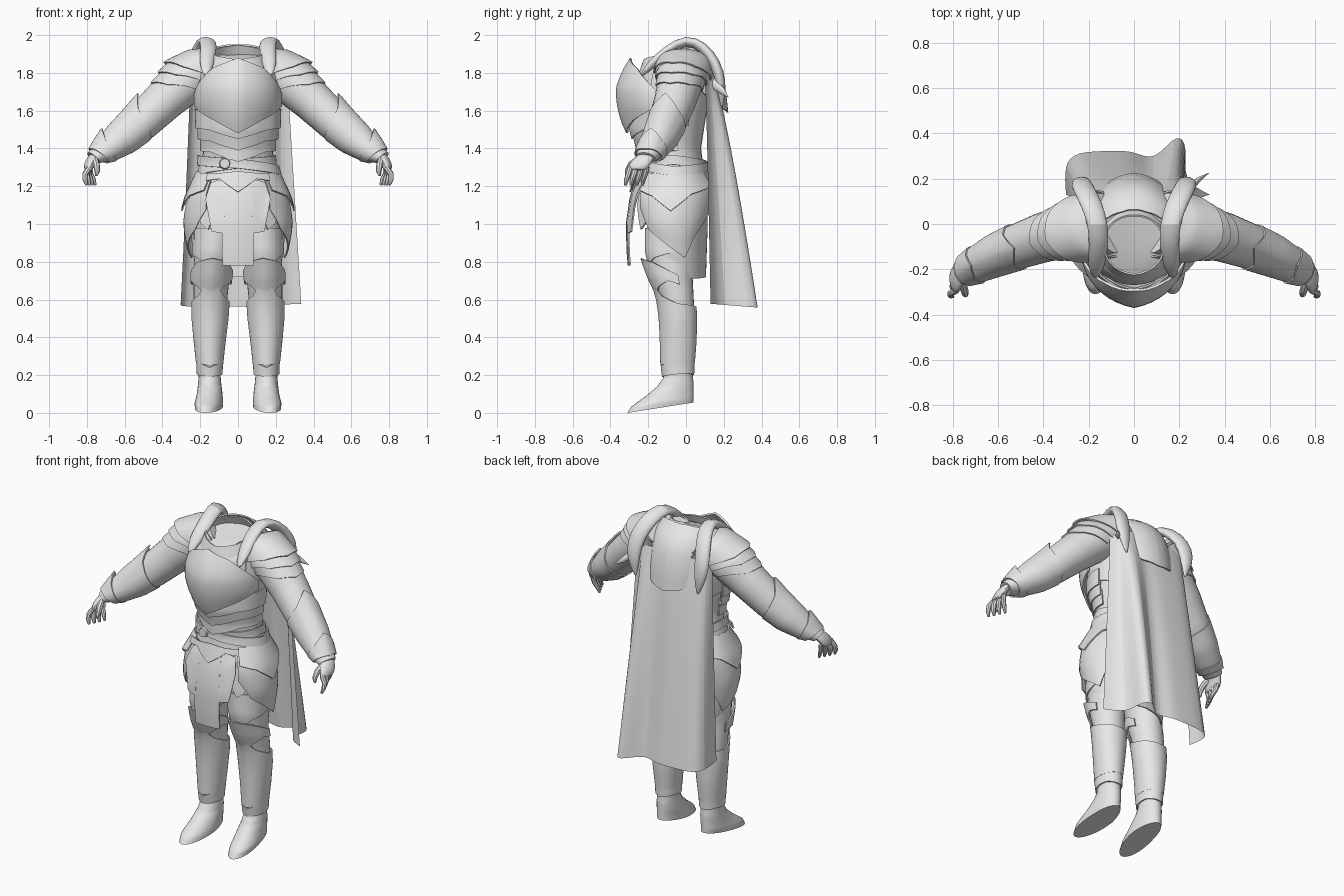
import bpy, bmesh, math
from mathutils import Vector as V

if "Cube" in bpy.data.objects:
    bpy.data.objects.remove(bpy.data.objects["Cube"], do_unlink=True)

STEEL = bpy.data.materials.new("pale_grey")
STEEL.use_nodes = True
STEEL.diffuse_color = (0.8, 0.8, 0.8, 1)
STEEL.node_tree.nodes["Principled BSDF"].inputs["Base Color"].default_value = (0.8, 0.8, 0.8, 1)
parts = []


def grid(name, rows, closed=False, cap=False, thick=0, mirror=False, subsurf=0):
    """Mesh from rows of points, optionally closed round, capped, thickened, mirrored."""
    bm = bmesh.new()
    vs = [[bm.verts.new(p) for p in row] for row in rows]
    n = len(rows[0])
    for a, b in zip(vs, vs[1:]):
        for i in range(n if closed else n - 1):
            j = (i + 1) % n
            bm.faces.new((a[i], a[j], b[j], b[i]))
    if cap:
        bm.faces.new(vs[0])
        bm.faces.new(vs[-1])
    bmesh.ops.remove_doubles(bm, verts=bm.verts[:], dist=0.0004)
    bmesh.ops.recalc_face_normals(bm, faces=bm.faces[:])
    if thick:
        bmesh.ops.solidify(bm, geom=bm.faces[:], thickness=thick)
        bmesh.ops.recalc_face_normals(bm, faces=bm.faces[:])
    me = bpy.data.meshes.new(name)
    bm.to_mesh(me)
    bm.free()
    me.materials.append(STEEL)
    ob = bpy.data.objects.new(name, me)
    bpy.context.collection.objects.link(ob)
    if subsurf:
        mod = ob.modifiers.new("smooth", "SUBSURF")
        mod.levels = mod.render_levels = subsurf
        mod.boundary_smooth = "PRESERVE_CORNERS"
    if mirror:
        ob.modifiers.new("mirror", "MIRROR").use_mirror_merge = False
    parts.append(ob)
    return ob


def mix(table, k):
    """Values of a table at key k, clamped at both ends."""
    k = min(max(k, table[0][0]), table[-1][0])
    for a, b in zip(table, table[1:]):
        if k <= b[0]:
            t = (k - a[0]) / (b[0] - a[0])
            return [p + (q - p) * t for p, q in zip(a, b)]


class Body:
    """Elliptical form: rings of key, centre, two radii; angle 0 lies along u."""

    def __init__(self, rings, u=V((0, -1, 0)), v=V((1, 0, 0))):
        self.rings, self.u, self.v = sorted(rings), u, v

    def at(self, k, deg, off=0):
        _, x, y, z, ru, rv = mix(self.rings, k)
        a = math.radians(deg)
        return V((x, y, z)) + self.u * (ru + off) * math.cos(a) + self.v * (rv + off) * math.sin(a)

    def skin(self, name, mirror=False, n=28):
        lo, hi, m = self.rings[0][0], self.rings[-1][0], 24
        keys = sorted({lo + (hi - lo) * i / m for i in range(m + 1)} | {r[0] for r in self.rings})
        return grid(name, [[self.at(k, 360 * i / n) for i in range(n)] for k in keys],
                    True, True, mirror=mirror)

    def plate(self, name, cols, off=0.02, sym=False, mirror=False, thick=0.008, rows=8):
        """Curved plate; cols are angle, first key, last key."""
        if sym:
            cols = [(-a, p, q) for a, p, q in cols[:0:-1]] + cols
        angs = {c[0] for c in cols}
        for c, d in zip(cols, cols[1:]):
            m = max(1, round((d[0] - c[0]) / 7))
            angs |= {c[0] + (d[0] - c[0]) * i / m for i in range(m)}
        f = off if callable(off) else lambda a, s: off
        out = []
        for a in sorted(angs):
            _, p, q = mix(cols, a)
            out.append([self.at(p + (q - p) * i / rows, a, f(a, i / rows)) for i in range(rows + 1)])
        return grid(name, out, thick=thick, mirror=mirror)


def upright(rings):
    return Body([(z, x, y, z, ry, rx) for z, x, y, ry, rx in rings])


def sweep(name, pts, side, flat=1, mirror=True, n=12, sub=0):
    """Tube along points x, y, z, radius; flat scales the thickness."""
    rows = []
    side = V(side).normalized()
    for i, p in enumerate(pts):
        t = V(pts[min(i + 1, len(pts) - 1)][:3]) - V(pts[max(i - 1, 0)][:3])
        up = t.cross(side).normalized() * flat
        rows.append([V(p[:3]) + p[3] * (side * math.cos(a) + up * math.sin(a))
                     for a in (math.tau * j / n for j in range(n))])
    return grid(name, rows, True, True, mirror=mirror, subsurf=sub)


# Torso with its front neckline lowered
torso = upright([(1.10, 0, -.07, .17, .235), (1.22, 0, -.06, .165, .215), (1.32, 0, -.06, .15, .19),
                 (1.40, 0, -.07, .15, .185), (1.50, 0, -.08, .175, .20), (1.62, 0, -.075, .19, .215),
                 (1.72, 0, -.07, .20, .215), (1.80, 0, -.06, .19, .21), (1.86, 0, -.06, .175, .19),
                 (1.90, 0, -.065, .15, .165)])
for v in torso.skin("torso").data.vertices:
    v.co.z -= max(0, v.co.z - 1.81) * min(1, max(0, -3.5 * v.co.y))

# Belly lames, breastplate and collar
for i in range(3):
    z = 1.56 - .06 * i
    torso.plate(f"belly_lame_{i + 1}", [(0, z, z - .11), (45, z + .04, z - .06), (100, z + .05, z - .05)],
                lambda a, s, i=i: .016 - .005 * i + .01 * s + .025 * max(0, 1 - abs(a) / 40), sym=True)
torso.plate("breastplate", [(0, 1.88, 1.48), (30, 1.83, 1.55), (58, 1.74, 1.6), (76, 1.68, 1.63)],
            lambda a, s: .026 + .077 * max(0, 1 - abs(a) / 75) * math.sin(math.pi * (.2 + .62 * s)),
            sym=True, thick=.012)
torso.plate("chest_side_plate", [(55, 1.83, 1.62), (80, 1.8, 1.56), (120, 1.75, 1.52)], .01, mirror=True)
collar = upright([(1.80, 0, -.07, .18, .19), (1.87, 0, -.075, .15, .155), (1.95, 0, -.075, .115, .125)])
collar.plate("collar", [(0, 1.80, 1.87), (50, 1.80, 1.89), (110, 1.83, 1.93), (180, 1.86, 1.95)], 0, sym=True)

# Ridges rolled over the shoulders
sweep("shoulder_ridge", [(.17, -.24, 1.78, .012), (.168, -.19, 1.84, .04), (.155, -.1, 1.92, .045),
                         (.158, 0, 1.98, .047), (.188, .09, 1.94, .052), (.225, .16, 1.85, .05),
                         (.235, .185, 1.75, .048), (.225, .19, 1.67, .03), (.215, .19, 1.61, .004)],
      (1, 0, .2), .6, sub=1)
sweep("mantle_clasp_spike", [(.24, .15, 1.74, .03), (.29, .2, 1.7, .02), (.33, .225, 1.67, .002)],
      (0, 0, 1), .5, mirror=False)

# Arms, rooted in the shoulder slope
axis = V((.66, -.25, -.7)).normalized()
across = V((.35, .93, 0)).normalized()
arm = Body([(-1, .115, .005, 1.855, .09, .14), (0, .17, -.01, 1.825, .115, .13), (1, .28, -.03, 1.755, .125, .12),
            (2, .40, -.06, 1.645, .11, .11), (3, .515, -.10, 1.535, .10, .10), (4, .615, -.14, 1.45, .09, .09),
            (5, .695, -.18, 1.39, .068, .075), (6, .765, -.215, 1.35, .04, .055)],
           axis.cross(across).normalized(), across)
arm.skin("sleeve", mirror=True)
for i, (p, q, o) in enumerate([(-.8, 1.08, .03), (.95, 1.45, .018), (1.35, 1.85, .008)]):
    arm.plate(f"pauldron_{i + 1}", [(a, max(-.8, p - d), q - d) for a, d in ((0, 0), (50, .2), (90, .6), (125, .85))],
              lambda a, s, o=o: o * (.6 + .4 * s), sym=True, mirror=True)
arm.plate("vambrace", [(0, 2.4, 5.1), (40, 2.85, 5.0), (100, 3.1, 5.1), (180, 3.3, 5.1)],
          lambda a, s: .006 + .018 * max(0, 1 - abs(a) / 60) * (1 - s), sym=True, mirror=True)
arm.plate("wrist_cuff", [(0, 4.4, 5.8), (40, 4.8, 5.7), (110, 5.1, 5.6), (180, 5.1, 5.6)],
          lambda a, s: .012 + .022 * max(0, 1 - abs(a) / 50) * (1 - s), sym=True, mirror=True)

# Hands
sweep("palm", [(.745, -.2, 1.375, .045), (.775, -.225, 1.345, .055), (.79, -.25, 1.31, .06), (.795, -.262, 1.28, .05)],
      (-.2, -1, 0), .45, sub=1)
for i in range(4):
    y = -.305 + .03 * i
    r = .016 - .001 * abs(i - 1)
    sweep(f"finger_{i + 1}", [(.785, y + .01, 1.30, r), (.81 - .01 * i, y, 1.265, r),
                              (.81 - .015 * i, y - .01, 1.235, r * .9), (.80 - .015 * i, y - .015, 1.205, r * .5)],
          (0, 1, 0), n=8)
sweep("thumb", [(.76, -.25, 1.345, .018), (.75, -.29, 1.315, .018), (.745, -.31, 1.28, .015), (.75, -.315, 1.255, .007)],
      (1, 0, 0), n=8)

# Belts
for name, s in (("belt_upper", 1), ("belt_lower", -1)):
    torso.plate(name, [(-180, 1.33, 1.28), (-90, 1.335 + .03 * s, 1.285 + .03 * s), (0, 1.345, 1.295),
                       (90, 1.335 - .03 * s, 1.285 - .03 * s), (180, 1.33, 1.28)], .02 + .006 * s, rows=3)
sweep("buckle", [(-.07, -.225, 1.32, .03), (-.07, -.25, 1.32, .026)], (1, 0, 0), mirror=False)

# Skirt, hip plates and stepped front panel
skirt = upright([(1.28, 0, -.06, .16, .20), (1.15, 0, -.07, .185, .24), (1.0, 0, -.075, .19, .255),
                 (.85, 0, -.07, .18, .24), (.70, 0, -.06, .165, .215)])
skirt.plate("skirt_cloth", [(70, 1.27, .84), (85, 1.27, .73), (130, 1.27, .71), (180, 1.27, .72)], 0, mirror=True)
skirt.plate("tasset", [(38, 1.25, 1.08), (55, 1.25, .97), (85, 1.25, .88), (108, 1.25, .82), (125, 1.25, .94),
                       (155, 1.25, 1.06)], lambda a, s: .016 + .02 * math.sin(2.6 * s), mirror=True)
skirt.plate("hip_plate", [(40, 1.27, 1.18), (62, 1.27, 1.15), (88, 1.29, 1.07), (115, 1.28, 1.16), (150, 1.27, 1.2)],
            lambda a, s: .02 + .033 * s, mirror=True)
skirt.plate("front_tasset", [(24, 1.24, 1.1), (36, 1.24, .97), (46, 1.24, 1.0), (64, 1.22, 1.12)],
            lambda a, s: .006 + .012 * s, mirror=True)
skirt.plate("front_panel", [(0, 1.25, .78), (16, 1.24, .78)], lambda a, s: .035 + .035 * s, sym=True)
skirt.plate("front_panel_wing", [(14, 1.24, .95), (27, 1.23, .96), (35, 1.22, 1.13)],
            lambda a, s: .033 + .025 * s, mirror=True)
skirt.plate("front_point", [(0, 1.28, 1.17), (22, 1.27, 1.24), (40, 1.27, 1.23)], .05, sym=True)
skirt.plate("back_point", [(140, 1.28, 1.17), (180, 1.28, 1.1), (220, 1.28, 1.17)], .02)

# Legs
leg = upright([(1.1, .115, -.07, .13, .11), (.98, .12, -.07, .135, .11), (.85, .132, -.08, .125, .10),
               (.72, .14, -.07, .105, .095), (.62, .145, -.05, .09, .09), (.5, .148, -.04, .086, .085),
               (.38, .15, -.04, .083, .072), (.25, .15, -.045, .078, .058), (.16, .15, -.04, .07, .055)])
leg.skin("leg", mirror=True)
leg.plate("thigh_plate", [(0, .98, .76), (45, .98, .82), (110, .98, .86)], .012, sym=True, mirror=True)
leg.plate("knee_plate", [(0, .82, .60), (40, .8, .67), (75, .76, .7), (105, .73, .68)],
          lambda a, s: .008 + .028 * max(0, 1 - abs(a) / 60) * (1 - s), sym=True, mirror=True)
leg.plate("greave", [(0, .71, .25), (40, .62, .26), (90, .58, .26), (180, .56, .27)],
          lambda a, s: .005 + .01 * max(0, 1 - abs(a) / 50) * (1 - s), sym=True, mirror=True)
leg.plate("ankle_cuff", [(0, .24, .19), (60, .27, .2), (120, .3, .21), (180, .27, .2)], .012, sym=True, mirror=True)

# Boots, with the heel lifted
boot = upright([(0, .15, -.135, .175, .072), (.03, .152, -.125, .165, .074), (.08, .15, -.085, .125, .068),
                (.13, .15, -.055, .095, .062), (.18, .15, -.042, .078, .058), (.24, .15, -.04, .075, .06)])
foot = boot.skin("boot", mirror=True)
for v in foot.data.vertices:
    v.co.z += .055 * (v.co.y + .31) / .35 * max(0, 1 - v.co.z / .24)
    v.co.x += .02 * max(0, -.1 - v.co.y) / .2

# Cape and the mantle over it
top = [(-.25, .1), (-.235, .13), (-.17, .14), (-.1, .145), (0, .15), (.08, .145), (.15, .145), (.2, .135), (.22, .12), (.26, .1)]
hem = [(-.3, .13), (-.31, .26), (-.26, .32), (-.1, .322), (0, .325), (.09, .27), (.19, .41), (.24, .345), (.21, .19), (.335, .13)]
rows = []
for i in range(9):
    s = i / 8
    rows.append([V((a[0] + (b[0] - a[0]) * s, a[1] + (b[1] - a[1]) * s ** .8,
                    1.8 - 1.228 * s - .08 * s * (b[1] - .2))) for a, b in zip(top, hem)])
grid("cape", rows, subsurf=2)
mantle = upright([(1.58, 0, -.06, .285, .235), (1.70, 0, -.06, .272, .235), (1.80, 0, -.06, .25, .225),
                  (1.87, 0, -.06, .22, .2), (1.92, 0, -.06, .175, .17), (1.95, 0, -.06, .125, .135)])
mantle.plate("mantle", [(100, 1.93, 1.78), (115, 1.93, 1.73), (130, 1.94, 1.67), (155, 1.95, 1.61), (180, 1.95, 1.59)],
             0, mirror=True)

# Smooth shading with crisp plate edges
bpy.ops.object.select_all(action="DESELECT")
for ob in parts:
    ob.select_set(True)
bpy.context.view_layer.objects.active = parts[0]
bpy.ops.object.shade_smooth_by_angle(angle=math.radians(38))
